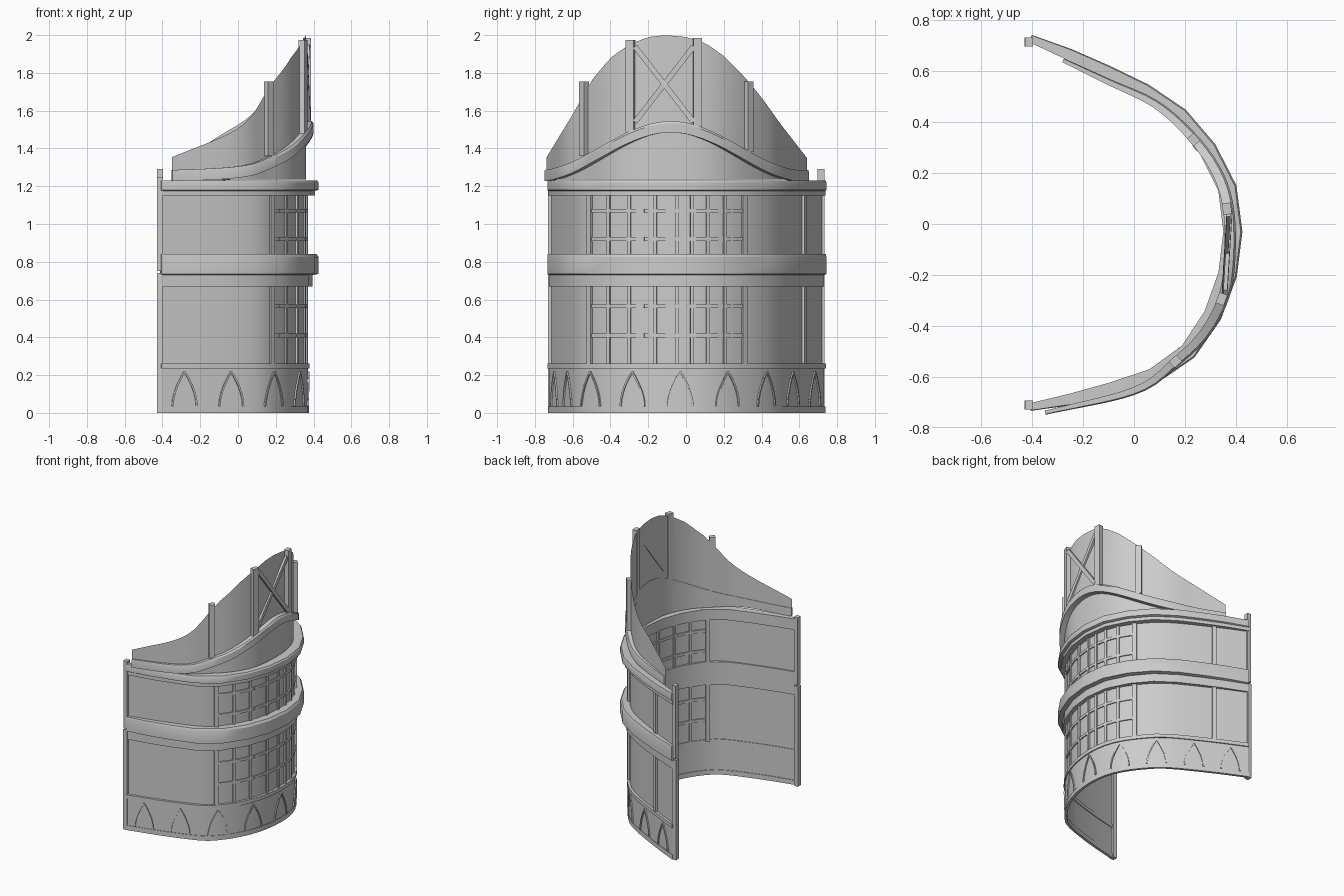
import bpy, bmesh, math
from mathutils import Vector

if "Cube" in bpy.data.objects:
    bpy.data.objects.remove(bpy.data.objects["Cube"])

WALL = [(-.41, -.715), (-.15, -.65), (.1, -.565), (.2, -.48), (.28, -.36), (.335, -.22), (.36, -.06),
        (.353, .08), (.315, .2), (.23, .33), (.1, .46), (-.18, .615), (-.41, .725)]
UPPER = [(-.35, -.738), (0, -.645), (.15, -.535), (.265, -.42), (.34, -.27), (.36, -.1),
         (.352, .07), (.31, .2), (.22, .33), (.08, .46), (-.1, .55), (-.28, .64)]


def smooth_path(pts, n):
    """Catmull-Rom through the points, resampled to n even segments."""
    p = [Vector(q) for q in pts]
    p = [2 * p[0] - p[1]] + p + [2 * p[-1] - p[-2]]
    fine = []
    for i in range(1, len(p) - 2):
        a, b, c, d = p[i - 1:i + 3]
        for k in range(12):
            t = k / 12
            fine.append(.5 * (2 * b + (c - a) * t + (2 * a - 5 * b + 4 * c - d) * t * t
                              + (3 * b - a - 3 * c + d) * t ** 3))
    fine.append(p[-2])
    return [at(fine, i / n)[0] for i in range(n + 1)]


def at(path, s):
    """Point, tangent and outward normal at the fraction s of the length."""
    lens = [(b - a).length for a, b in zip(path, path[1:])]
    d = max(0, min(1, s)) * sum(lens)
    for i, l in enumerate(lens):
        if d <= l + 1e-9 or i == len(lens) - 1:
            t = (path[i + 1] - path[i]).normalized()
            return path[i] + t * d, t, Vector((t.y, -t.x))
        d -= l


def s_at_y(path, y):
    return min((i / 600 for i in range(601)), key=lambda s: abs(at(path, s)[0].y - y))


def lerp(table, v):
    for (a, fa), (b, fb) in zip(table, table[1:]):
        if v <= b:
            return fa + (fb - fa) * max(0, (v - a) / (b - a))
    return table[-1][1]


def finish(name, bm):
    bmesh.ops.recalc_face_normals(bm, faces=bm.faces)
    me = bpy.data.meshes.new(name)
    bm.to_mesh(me)
    bm.free()
    ob = bpy.data.objects.new(name, me)
    bpy.context.collection.objects.link(ob)
    bpy.ops.object.select_all(action='DESELECT')
    ob.select_set(True)
    bpy.context.view_layer.objects.active = ob
    bpy.ops.object.shade_smooth_by_angle(angle=math.radians(30))
    return ob


def sweep(name, path, profile, closed=True):
    """Sweep a cross-section of (offset, z); profile is a function of (s, point)."""
    bm = bmesh.new()
    rows = []
    n = len(path) - 1
    for i, p in enumerate(path):
        t = (path[min(i + 1, n)] - path[max(i - 1, 0)]).normalized()
        o = Vector((t.y, -t.x))
        rows.append([bm.verts.new((*(p + o * d), z)) for d, z in profile(i / n, p)])
    m = len(rows[0])
    for a, b in zip(rows, rows[1:]):
        for k in range(m if closed else m - 1):
            j = (k + 1) % m
            bm.faces.new((a[k], a[j], b[j], b[k]))
    if closed:
        bm.faces.new(rows[0])
        bm.faces.new(rows[-1])
    return finish(name, bm)


def bar(bm, a, b, out, w, d):
    """Square-cut bar from a to b: width w across, depth d along out."""
    a, b = Vector(a), Vector(b)
    out = Vector((*out, 0)) * (d / 2)
    side = (b - a).cross(out).normalized() * (w / 2)
    v = [[bm.verts.new(p + side * i + out * j) for i, j in ((-1, -1), (1, -1), (1, 1), (-1, 1))]
         for p in (a, b)]
    bm.faces.new(v[0])
    bm.faces.new(v[1])
    for k in range(4):
        j = (k + 1) % 4
        bm.faces.new((v[0][k], v[0][j], v[1][j], v[1][k]))


def spot(path, s, z, off=0):
    p, t, o = at(path, s)
    return Vector((*(p + o * off), z)), o


def upright(bm, path, y, z0, z1, w, d, off=0):
    s = s_at_y(path, y)
    a, o = spot(path, s, z0, off)
    bar(bm, a, spot(path, s, z1, off)[0], o, w, d)


wall = smooth_path(WALL, 32)
ring_path = smooth_path(WALL, 14)
upper = smooth_path(UPPER, 48)

# Main wall and base skirting
sweep("main_wall", wall, lambda s, p: [(0, .0), (0, 1.2)], False)
sweep("base_panel", wall, lambda s, p: [(0, 0), (.01, 0), (.01, .245), (0, .245)])
sweep("base_cap", wall, lambda s, p: [(-.005, .235), (.018, .235), (.018, .262), (-.005, .262)])
sweep("base_foot", wall, lambda s, p: [(-.005, 0), (.014, 0), (.014, .035), (-.005, .035)])

# Projecting rings, thinner toward both ends
grow = lambda s: .02 + .045 * math.sin(math.pi * s) ** .7 if 0 < s < 1 else .02
sweep("top_ring", ring_path, lambda s, p: [(-.01, 1.15), (grow(s) * .7, 1.15), (grow(s) * .7, 1.175),
      (grow(s), 1.18), (grow(s), 1.22), (grow(s) * .9, 1.23), (-.01, 1.23)])
sweep("middle_ring", ring_path, lambda s, p: [(-.01, .67), (grow(s) * .5, .67), (grow(s) * .5, .73),
      (grow(s), .735), (grow(s), .825), (grow(s) * .85, .84), (-.01, .84)])

# Pointed arches on the base
bm = bmesh.new()
length = sum((b - a).length for a, b in zip(wall, wall[1:]))
for k in range(9):
    c = (k + .5) / 9
    for side in (-1, 1):
        pts = []
        for i in range(6):
            h = i / 5
            q, o = spot(wall, c + side * .066 * (1 - h ** 1.8) / length, .035 + .183 * h, .012)
            pts.append(q)
        for a, b in zip(pts, pts[1:]):
            bar(bm, a, b, o, .009, .012)
finish("base_arches", bm)

# Window grid and wall posts for both storeys
grid = [-.505, -.41, -.30, -.165, -.05, .03, .115, .205, .305]
s0, s1 = s_at_y(wall, grid[0]), s_at_y(wall, grid[-1])
for storey, z0, z1, rows in (("lower", .25, .69, (.41, .565)), ("upper", .83, 1.16, (.92, 1.07))):
    bm = bmesh.new()
    for y in grid[1:-1]:
        upright(bm, wall, y, z0, z1, .018, .02)
    for z in rows:
        for i in range(16):
            a, o = spot(wall, s0 + (s1 - s0) * i / 16, z)
            bar(bm, a, spot(wall, s0 + (s1 - s0) * (i + 1) / 16, z)[0], o, .02, .016)
    finish(storey + "_window_grid", bm)
    bm = bmesh.new()
    for y in (grid[0], grid[-1], .62):
        upright(bm, wall, y, z0, z1, .03, .028)
    finish(storey + "_wall_posts", bm)

# End posts in two lengths per side
bm = bmesh.new()
for y, top in ((-.712, 1.25), (.715, 1.29)):
    for z0, z1, x in ((0, .74, -.415), (.75, top, -.413)):
        bar(bm, (x, y, z0), (x, y, z1), (1, 0), .036, .03)
finish("end_posts", bm)

# Tall upper screen with a bell-shaped top edge
TOP = [(-.74, 1.35), (-.6, 1.58), (-.5, 1.76), (-.4, 1.88), (-.3, 1.95), (-.2, 1.99), (-.11, 2.0),
       (0, 1.99), (.1, 1.96), (.2, 1.89), (.3, 1.79), (.4, 1.67), (.5, 1.53), (.64, 1.35)]
sweep("upper_screen", upper, lambda s, p: [(0, 1.235), (0, lerp(TOP, p.y))], False)


# Wavy rail across the screen
def rail(s, p):
    z = 1.285 + .13 * (1 + math.cos(math.pi * min(1, abs(p.y + .08) / .69)))
    d = .012 + .028 * math.sin(math.pi * s)
    return [(-.004, z - .06), (d, z - .06), (d, z - .012), (d * .8, z), (-.004, z)]


sweep("wavy_rail", upper, rail)

# Screen posts and cross brace
bm = bmesh.new()
for y, z0, z1, w in ((-.53, 1.36, 1.755, .04), (-.29, 1.46, 1.975, .045),
                     (.06, 1.48, 1.985, .045), (.325, 1.38, 1.755, .04)):
    upright(bm, upper, y, z0, z1, w, .034, .012)
finish("screen_posts", bm)
bm = bmesh.new()
for z0, z1, off in ((1.54, 1.94, 0), (1.94, 1.54, .006)):
    bar(bm, (.353 + off, -.27, z0), (.372 + off, .04, z1), (1, 0), .028, .016)
finish("cross_brace", bm)
